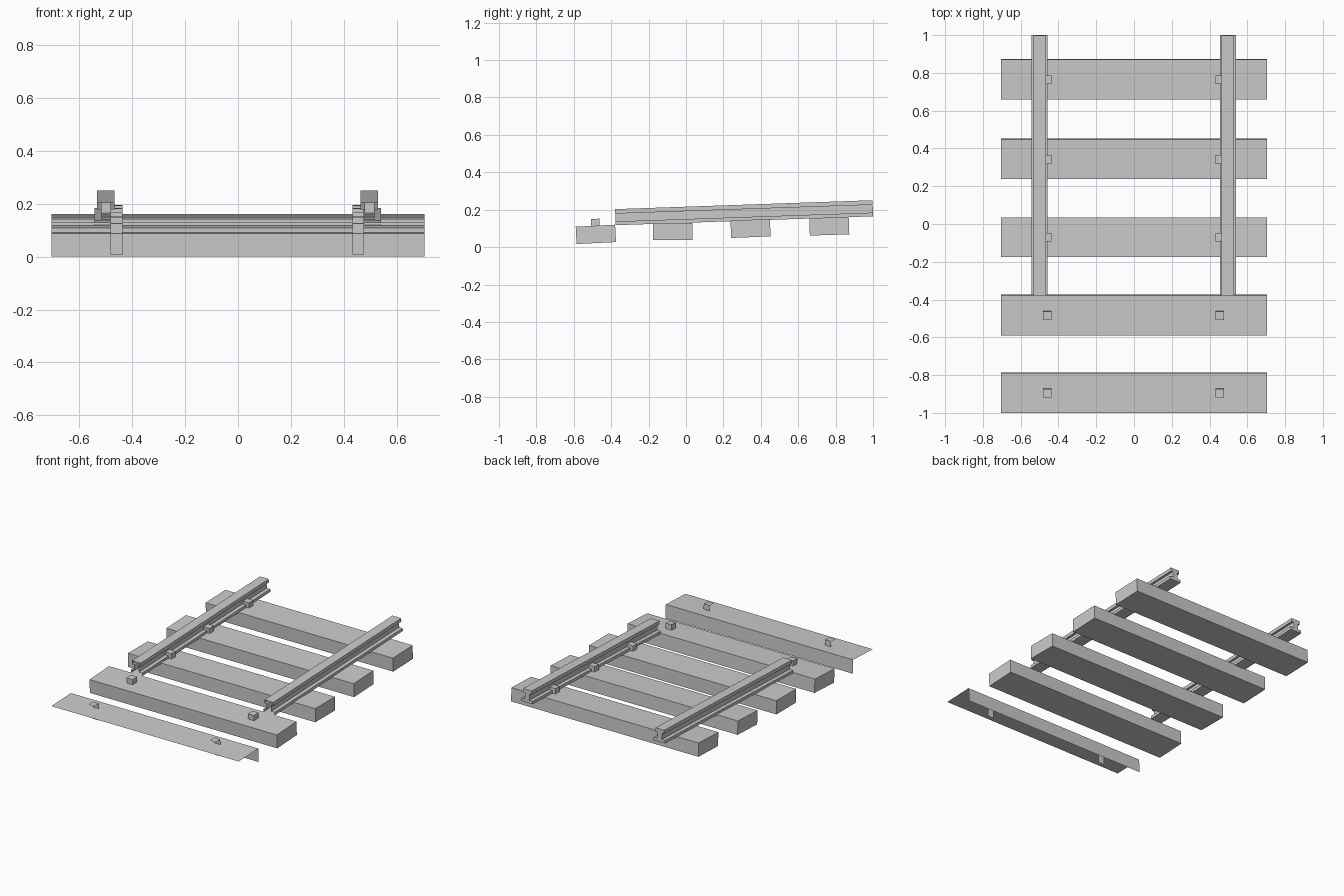
import bpy, bmesh
from mathutils import Matrix, Vector

if "Cube" in bpy.data.objects:
    bpy.data.objects.remove(bpy.data.objects["Cube"])


def finish(name, bm):
    me = bpy.data.meshes.new(name)
    bm.to_mesh(me)
    bm.free()
    ob = bpy.data.objects.new(name, me)
    bpy.context.collection.objects.link(ob)
    return ob


def box(name, size, offset, place, partial=False):
    """Box of given size; partial keeps only its top and back faces."""
    bm = bmesh.new()
    bmesh.ops.create_cube(bm, size=1)
    bm.normal_update()
    if partial:
        drop = [f for f in bm.faces if f.normal.z < 0.5 and f.normal.y < 0.5]
        bmesh.ops.delete(bm, geom=drop, context='FACES')
    bm.transform(place @ Matrix.Translation(offset) @ Matrix.Diagonal((*size, 1)))
    return finish(name, bm)


# Sleepers: y centre, top height, tilt; each carries two rail clips
T = 0.093
sleepers = [(-0.893, 0.0892, 0.038), (-0.482, 0.1145, 0.05), (-0.07, 0.13, 0.0),
            (0.345, 0.146, 0.04), (0.766, 0.158, 0.033)]
for i, (y, top, tilt) in enumerate(sleepers):
    place = Matrix.Translation((0, y, top - T / 2)) @ Matrix.Rotation(tilt, 4, 'X')
    first = i == 0   # the foremost sleeper is an open shell
    box(f"sleeper_{i + 1}", (1.41, 0.211, T), (0, 0, 0), place, first)
    for side, x in (("left", -0.459), ("right", 0.455)):
        box(f"clip_{side}_{i + 1}", (0.045, 0.046, 0.118), (x, 0, 0.024), place, first)

# Rails: I-section swept up the slope, open at the front end
half = [(0.043, 0), (0.043, 0.02), (0.017, 0.02), (0.017, 0.062), (0.033, 0.062), (0.033, 0.086)]
profile = half + [(-x, z) for x, z in reversed(half)]
slope = Matrix.Translation((0, -0.376, 0.117)) @ Matrix.Rotation(0.0345, 4, 'X')
for side, cx in (("left", -0.5), ("right", 0.497)):
    bm = bmesh.new()
    front = [bm.verts.new((cx + x, 0, z)) for x, z in profile]
    back = [bm.verts.new(v.co + Vector((0, 1.377, 0))) for v in front]
    n = len(front)
    for k in range(n):
        j = (k + 1) % n
        bm.faces.new((front[k], front[j], back[j], back[k]))
    bm.faces.new(back)
    bmesh.ops.recalc_face_normals(bm, faces=bm.faces)
    bm.transform(slope)
    finish(f"rail_{side}", bm)
